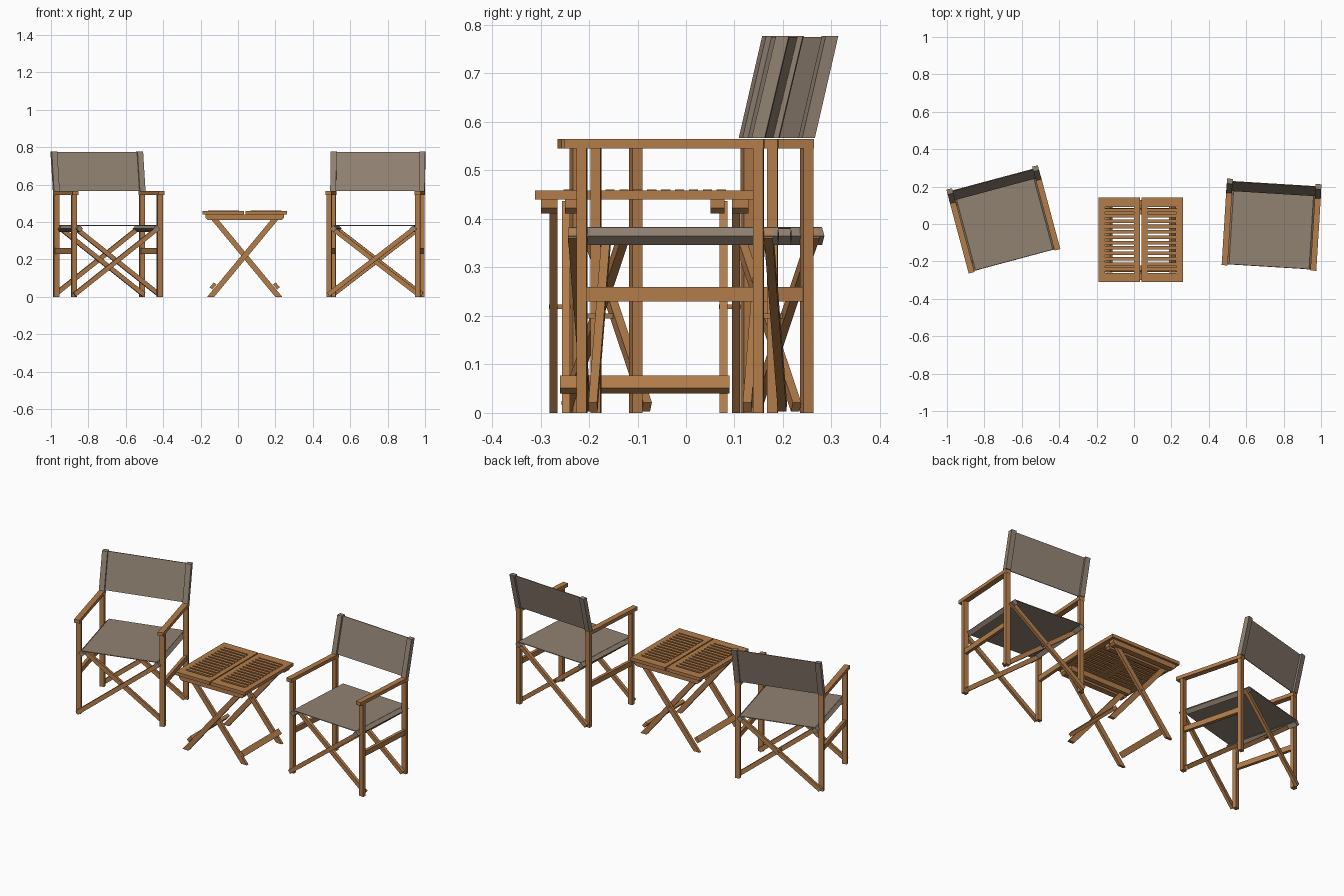
import bpy, bmesh, math
from mathutils import Matrix, Vector

cube = bpy.data.objects.get("Cube")
if cube:
    bpy.data.objects.remove(cube, do_unlink=True)


def material(name, rgb):
    m = bpy.data.materials.new(name)
    m.use_nodes = True
    m.diffuse_color = (*rgb, 1)
    m.node_tree.nodes["Principled BSDF"].inputs["Base Color"].default_value = (*rgb, 1)
    return m


wood = material("oiled wood", (0.45, 0.205, 0.07))
fabric = material("taupe fabric", (0.285, 0.225, 0.17))


def prism(name, place, mat, rings):
    """Join two matching rings of points into a closed solid."""
    bm = bmesh.new()
    a, b = [[bm.verts.new(place @ Vector(p)) for p in ring] for ring in rings]
    n = len(a)
    bm.faces.new(a[::-1])
    bm.faces.new(b)
    for i in range(n):
        bm.faces.new((a[i], a[(i + 1) % n], b[(i + 1) % n], b[i]))
    bmesh.ops.recalc_face_normals(bm, faces=bm.faces)
    mesh = bpy.data.meshes.new(name)
    bm.to_mesh(mesh)
    bm.free()
    mesh.materials.append(mat)
    ob = bpy.data.objects.new(name, mesh)
    bpy.context.collection.objects.link(ob)
    return ob


def box(name, place, mat, x, y, z, lean=0):
    """Box from three ranges; lean shifts the top along y."""
    def ring(h, s):
        return [(x[0], y[0] + s, h), (x[1], y[0] + s, h), (x[1], y[1] + s, h), (x[0], y[1] + s, h)]
    return prism(name, place, mat, [ring(z[0], 0), ring(z[1], lean)])


def slanted_leg(name, place, foot, top, width, y, depth, flat=False):
    """Straight leg in the xz plane; flat cuts its ends level."""
    a, b = Vector((foot[0], 0, foot[1])), Vector((top[0], 0, top[1]))
    d = (b - a).normalized()
    side = Vector((d.z, 0, -d.x)) * width / 2
    if flat:
        side = Vector((width / 2 / abs(d.z), 0, 0))
    rings = [[p + s * side + Vector((0, y + t * depth / 2, 0))
              for s, t in ((-1, -1), (1, -1), (1, 1), (-1, 1))] for p in (a, b)]
    return prism(name, place, wood, rings)


def around(c, half):
    return (c - half, c + half)


def chair(label, x, y, turn):
    place = Matrix.Translation((x, y, 0)) @ Matrix.Rotation(math.radians(turn), 4, 'Z')
    arm_x, post_y = 0.2375, 0.1825

    for side, s in (("right", -1), ("left", 1)):
        name = label + "_" + side
        cx = s * arm_x
        # posts, side rail and armrest
        for end, e in (("front", -1), ("back", 1)):
            box(f"{name}_{end}_post", place, wood, around(cx, 0.014), around(e * post_y, 0.0105), (0, 0.546))
        box(name + "_side_rail", place, wood, around(cx, 0.009), (-post_y, post_y), (0.23, 0.26))
        box(name + "_armrest", place, wood, around(cx, 0.016), (-0.2175, 0.194), (0.545, 0.565))
        # fabric sleeves on the back posts and seat rails
        box(name + "_back_sleeve", place, fabric, around(cx, 0.0155), around(post_y, 0.0135), (0.567, 0.777), 0.05)
        r, sx, sz = 0.0185, s * 0.213, 0.3645
        prism(name + "_seat_sleeve", place, fabric,
              [[(sx - r, e, sz), (sx, e, sz - r), (sx + r, e, sz), (sx, e, sz + r)] for e in (-0.212, 0.222)])

    # fabric panels
    box(label + "_back_panel", place, fabric, (-arm_x, arm_x), around(post_y, 0.002), (0.567, 0.775), 0.05)
    box(label + "_seat_panel", place, fabric, (-0.214, 0.214), (-0.21, 0.22), (0.379, 0.383))

    # crossed legs, one each side of the posts, with a pivot pin
    for end, e in (("front", -1), ("back", 1)):
        for kind, s, off in (("outer", 1, 0.02), ("inner", -1, -0.023)):
            slanted_leg(f"{label}_{end}_{kind}_cross_leg", place, (-s * 0.24, 0.012), (s * 0.226, 0.37),
                        0.024, e * (post_y + off), 0.018)
        box(f"{label}_{end}_pivot_pin", place, wood, around(0, 0.005), around(e * post_y, 0.03), around(0.2, 0.005))


chair("right_chair", -0.695, 0.011, 15)
chair("left_chair", 0.735, -0.018, -3.5)

# folding table, built around its own centre
table = Matrix.Translation((0.036, -0.085, 0))
half, slot_pitch, slots = 0.226, 0.0287, 13
slat_end = slot_pitch * (slots - 1) / 2

for side, s in (("right", -1), ("left", 1)):
    name = "table_" + side

    def span(a, b):
        return tuple(sorted((s * a, s * b)))

    # frame of one half of the top
    box(name + "_outer_stile", table, wood, span(0.191, half), (-half, half), (0.44, 0.459))
    box(name + "_inner_stile", table, wood, span(0.003, 0.035), (-half, half), (0.44, 0.459))
    for end, e in (("front", -1), ("back", 1)):
        box(f"{name}_{end}_end_board", table, wood, span(0.034, 0.192),
            tuple(sorted((e * (slat_end + 0.005), e * half))), (0.44, 0.459))
    # slats
    for i in range(slots - 1):
        cy = (i + 0.5) * slot_pitch - slat_end
        box(f"{name}_slat_{i + 1}", table, wood, span(0.03, 0.196), around(cy, 0.0095), (0.443, 0.461))
    # foot bar resting on the upper side of the legs
    d = Vector((-s * 0.36, 0, 0.42)).normalized()
    n = Vector((s * d.z, 0, -s * d.x))
    c = Vector((s * 0.168, 0, 0.057)) + n * 0.002
    prism(name + "_foot_bar", table, wood,
          [[c + d * a * 0.017 + n * b * 0.009 + Vector((0, y, 0)) for a, b in ((-1, -1), (1, -1), (1, 1), (-1, 1))]
           for y in (-0.175, 0.175)])

for end, e in (("front", -1), ("back", 1)):
    # rails under the top, with tapered ends
    for kind, cy, w, hx in (("outer", 0.197, 0.017, 0.21), ("inner", 0.15, 0.014, 0.2)):
        prism(f"table_{end}_{kind}_rail", table, wood,
              [[(-hx, y, 0.441), (-hx, y, 0.422), (-hx + 0.012, y, 0.411),
                (hx - 0.012, y, 0.411), (hx, y, 0.422), (hx, y, 0.441)]
               for y in around(e * cy, w)])
    # crossed legs
    for kind, s, cy in (("outer", 1, 0.188), ("inner", -1, 0.1625)):
        slanted_leg(f"table_{end}_{kind}_leg", table, (-s * 0.182, 0), (s * 0.18, 0.437),
                    0.029, e * cy, 0.016, True)
    box(f"table_{end}_pivot_pin", table, wood, around(0, 0.005), around(e * 0.175, 0.022), around(0.219, 0.005))
